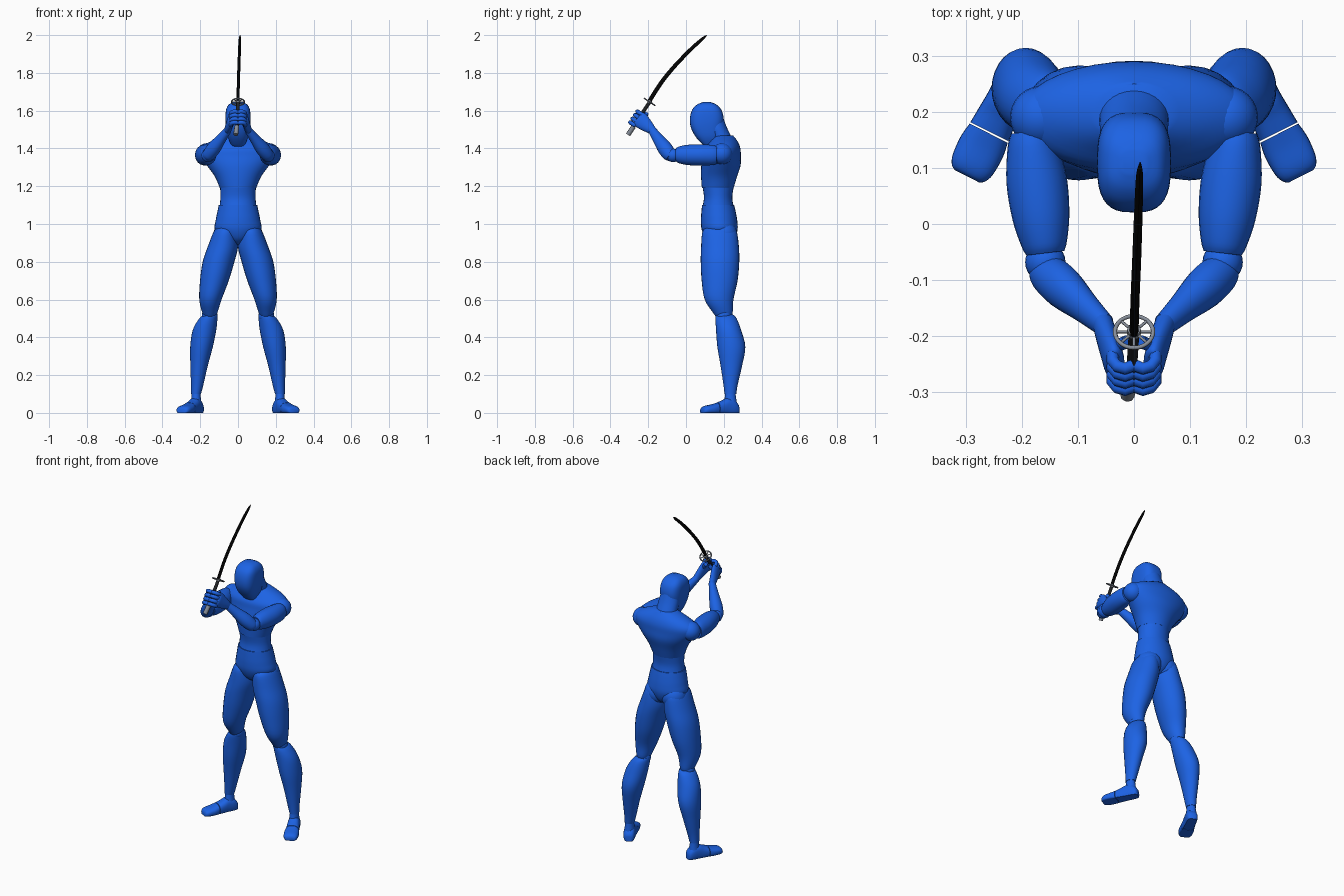
import bpy, bmesh, math
from mathutils import Vector

if "Cube" in bpy.data.objects:
    bpy.data.objects.remove(bpy.data.objects["Cube"], do_unlink=True)


def material(name, rgb):
    m = bpy.data.materials.new(name)
    m.use_nodes = True
    m.diffuse_color = (*rgb, 1)
    m.node_tree.nodes["Principled BSDF"].inputs["Base Color"].default_value = (*rgb, 1)
    return m


BLUE = material("body blue", (0.012, 0.125, 0.78))
BLACK = material("blade black", (0.001, 0.001, 0.001))
GREY = material("steel grey", (0.24, 0.27, 0.32))
DARK = material("grip black", (0.015, 0.016, 0.018))
Z = Vector((0, 0, 1))


def finish(name, bm, mat, side=1):
    for v in bm.verts:
        v.co.x *= side
    bmesh.ops.recalc_face_normals(bm, faces=bm.faces)
    me = bpy.data.meshes.new(name)
    bm.to_mesh(me)
    bm.free()
    me.materials.append(mat)
    ob = bpy.data.objects.new(name, me)
    bpy.context.collection.objects.link(ob)
    bpy.ops.object.select_all(action="DESELECT")
    ob.select_set(True)
    bpy.context.view_layer.objects.active = ob
    bpy.ops.object.shade_smooth_by_angle(angle=math.radians(50))
    return ob


def smooth_sections(secs, steps):
    """Catmull-Rom interpolation between sections (x, y, z, rx, ry)."""
    out = []
    for i in range(len(secs) - 1):
        a, b, c, d = (secs[max(0, min(len(secs) - 1, i + k))] for k in (-1, 0, 1, 2))
        for s in range(steps):
            t = s / steps
            out.append([q + 0.5 * t * (r - p + t * (2 * p - 5 * q + 4 * r - e + t * (3 * (q - r) + e - p)))
                        for p, q, r, e in zip(a, b, c, d)])
    return out + [list(secs[-1])]


def loft(name, secs, mat=BLUE, axis=Z, side=1, n=28, power=2, steps=4, floor=None):
    """Skin elliptical rings that all stand square to one axis."""
    w = Vector(axis).normalized()
    u = (Vector((1, 0, 0)) - w * w.x).normalized()
    v = w.cross(u)
    bm = bmesh.new()
    rings = []
    for x, y, z, rx, ry in smooth_sections(secs, steps):
        ring = []
        for k in range(n):
            a = math.tau * k / n
            c, s = (math.copysign(abs(f) ** (2 / power), f) for f in (math.cos(a), math.sin(a)))
            p = Vector((x, y, z)) + u * max(rx, 0.001) * c + v * max(ry, 0.001) * s
            if floor is not None:
                p.z = max(p.z, floor)
            ring.append(bm.verts.new(p))
        rings.append(ring)
    for r, q in zip(rings, rings[1:]):
        for k in range(n):
            bm.faces.new((r[k], r[(k + 1) % n], q[(k + 1) % n], q[k]))
    bm.faces.new(rings[0])
    bm.faces.new(rings[-1])
    return finish(name, bm, mat, side)


def limb(name, a, b, profile, side=1):
    """Straight limb from a to b; profile holds (fraction, rx, ry)."""
    a, b = Vector(a), Vector(b)
    return loft(name, [(*a.lerp(b, t), rx, ry) for t, rx, ry in profile], BLUE, b - a, side, 24)


def ball(name, centre, r, side=1):
    bm = bmesh.new()
    bmesh.ops.create_uvsphere(bm, u_segments=24, v_segments=12, radius=r)
    bmesh.ops.translate(bm, verts=bm.verts, vec=centre)
    return finish(name, bm, BLUE, side)


def tube(name, pts, r, mat, side=1, closed=False):
    """Round wire through points, turned into a mesh."""
    cu = bpy.data.curves.new(name, "CURVE")
    cu.dimensions, cu.bevel_depth, cu.bevel_resolution = "3D", r, 2
    cu.use_fill_caps = True
    sp = cu.splines.new("POLY")
    sp.points.add(len(pts) - 1)
    for q, p in zip(sp.points, pts):
        q.co = (*p, 1)
    sp.use_cyclic_u = closed
    tmp = bpy.data.objects.new(name, cu)
    bpy.context.collection.objects.link(tmp)
    bpy.context.view_layer.update()
    me = bpy.data.meshes.new_from_object(tmp.evaluated_get(bpy.context.evaluated_depsgraph_get()))
    bm = bmesh.new()
    bm.from_mesh(me)
    bpy.data.objects.remove(tmp)
    bpy.data.meshes.remove(me)
    return finish(name, bm, mat, side)


# Head, neck and trunk
loft("head", [(0, .125, 1.41, .025, .02), (0, .125, 1.42, .036, .036), (0, .118, 1.46, .054, .066),
              (0, .11, 1.51, .063, .084), (0, .11, 1.56, .066, .089), (0, .11, 1.605, .063, .077),
              (0, .11, 1.633, .048, .05), (0, .11, 1.645, .022, .02)], power=2.9, n=36)
loft("neck", [(0, .2, 1.38, .085, .078), (0, .19, 1.45, .064, .056), (0, .165, 1.51, .06, .052),
              (0, .15, 1.56, .052, .048)])
loft("chest", [(0, .168, 1.19, .096, .084), (0, .175, 1.25, .122, .095), (0, .185, 1.31, .165, .104),
               (0, .19, 1.36, .2, .1), (0, .193, 1.4, .201, .095), (0, .2, 1.435, .15, .075),
               (0, .2, 1.468, .065, .05)], n=36)
loft("waist", [(0, .17, 1.09, .098, .083), (0, .17, 1.14, .093, .075), (0, .17, 1.2, .095, .083)])
loft("pelvis", [(0, .18, .89, .02, .035), (0, .18, .92, .07, .075), (0, .178, .97, .122, .095),
                (0, .175, 1.02, .118, .096), (0, .172, 1.07, .108, .09), (0, .17, 1.1, .102, .085)])

# Hilt line, with u along the sword and f toward the finger tips
base = Vector((0, -.305, 1.475))
u = Vector((0, .55, .835)).normalized()
f = Vector((0, -.835, .55)).normalized()
X = Vector((1, 0, 0))


def hilt(t, x=0.0, out=0.0):
    return base + u * t + X * x + f * out


toe_dir = Vector((.45, -.89, 0)).normalized()
ankle = Vector((.222, .235, 0))

for side, tag in ((1, "left"), (-1, "right")):
    # Legs
    ball(tag + "_buttock", (.056, .198, .945), .074, side)
    loft(tag + "_thigh", [(.066, .178, .978, .05, .075), (.069, .178, .955, .062, .092), (.08, .18, .88, .08, .1),
                          (.103, .18, .8, .084, .102), (.125, .178, .7, .076, .095),
                          (.146, .175, .6, .059, .076), (.149, .195, .53, .04, .052),
                          (.149, .198, .51, .03, .04)], side=side)
    ball(tag + "_knee", (.15, .2, .515), .042, side)
    loft(tag + "_shin", [(.145, .205, .52, .034, .044), (.157, .212, .5, .048, .056), (.177, .225, .44, .062, .066),
                         (.193, .24, .35, .06, .074), (.206, .24, .25, .046, .057),
                         (.216, .236, .15, .033, .038), (.222, .235, .1, .026, .031)], side=side)
    loft(tag + "_ankle", [(.222, .235, .11, .023, .026), (.222, .235, .08, .025, .03),
                          (.222, .235, .04, .031, .036)], side=side)

    # Feet, split into instep and toes
    def foot(name, stations):
        secs = [(*(ankle + toe_dir * t + Z * h * .4), w, h * .6) for t, w, h in stations]
        loft(name, secs, axis=toe_dir, side=side, power=2.5, floor=0)
    foot(tag + "_instep", [(-.046, .016, .035), (-.038, .027, .05), (-.015, .033, .072), (.02, .034, .078),
                           (.05, .036, .065), (.079, .038, .054)])
    foot(tag + "_toes", [(.082, .038, .053), (.11, .042, .045), (.145, .04, .038), (.162, .033, .03),
                         (.168, .024, .02)])

    # Arms
    ball(tag + "_shoulder", (.165, .19, 1.372), .056, side)
    limb(tag + "_upper_arm", (.184, .165, 1.365), (.158, -.052, 1.366),
         [(0, .036, .045), (.12, .045, .053), (.4, .054, .056), (.7, .051, .054), (.92, .041, .045),
          (1, .034, .036)], side)
    ball(tag + "_elbow", (.158, -.068, 1.363), .036, side)
    limb(tag + "_forearm", (.165, -.078, 1.353), (.053, -.18, 1.497),
         [(0, .026, .026), (.1, .034, .036), (.35, .036, .039), (.7, .026, .029), (1, .019, .022)], side)

    # Hands closed around the grip
    wrist = Vector((.057, -.172, 1.49))
    limb(tag + "_palm", wrist, hilt(.1, .033, .006),
         [(0, .018, .02), (.3, .019, .03), (.7, .019, .041), (.93, .018, .042), (1, .01, .034)], side)
    for i, finger in enumerate(("little", "ring", "middle", "index")):
        t = .058 + .023 * i
        tube(f"{tag}_{finger}_finger", [hilt(t, .038, -.005), hilt(t, .038, .01), hilt(t, .03, .022),
                                        hilt(t, .016, .027), hilt(t, .003, .021)], .0112, BLUE, side)
    tube(tag + "_thumb", [hilt(.09, .036, -.025), hilt(.12, .03, -.026), hilt(.145, .012, -.019)], .0115, BLUE, side)

# Sword
grip_lean = .006
tube("sword_grip", [hilt(.03, -grip_lean), hilt(.2)], .0095, DARK)
tube("pommel", [hilt(-.002, -2 * grip_lean), hilt(.05, -grip_lean)], .013, GREY)
centre = hilt(.205)
rim = [centre + (X * math.cos(a) + f * math.sin(a)) * .034 for a in (math.tau * k / 32 for k in range(32))]
tube("guard_ring", rim, .0038, GREY, closed=True)
for k in range(0, 32, 4):
    tube("guard_spoke", [centre, rim[k]], .0026, GREY)
tube("guard_hub", [hilt(.198), hilt(.213)], .0125, GREY)
loft("blade", [(0, -.194, 1.65, .008, .011), (.002, -.13, 1.75, .008, .011), (.005, -.058, 1.838, .008, .0105),
               (.008, .028, 1.927, .0075, .01), (.01, .088, 1.981, .006, .008), (.011, .11, 2, .001, .001)],
     BLACK, (0, .65, .76), n=8)
